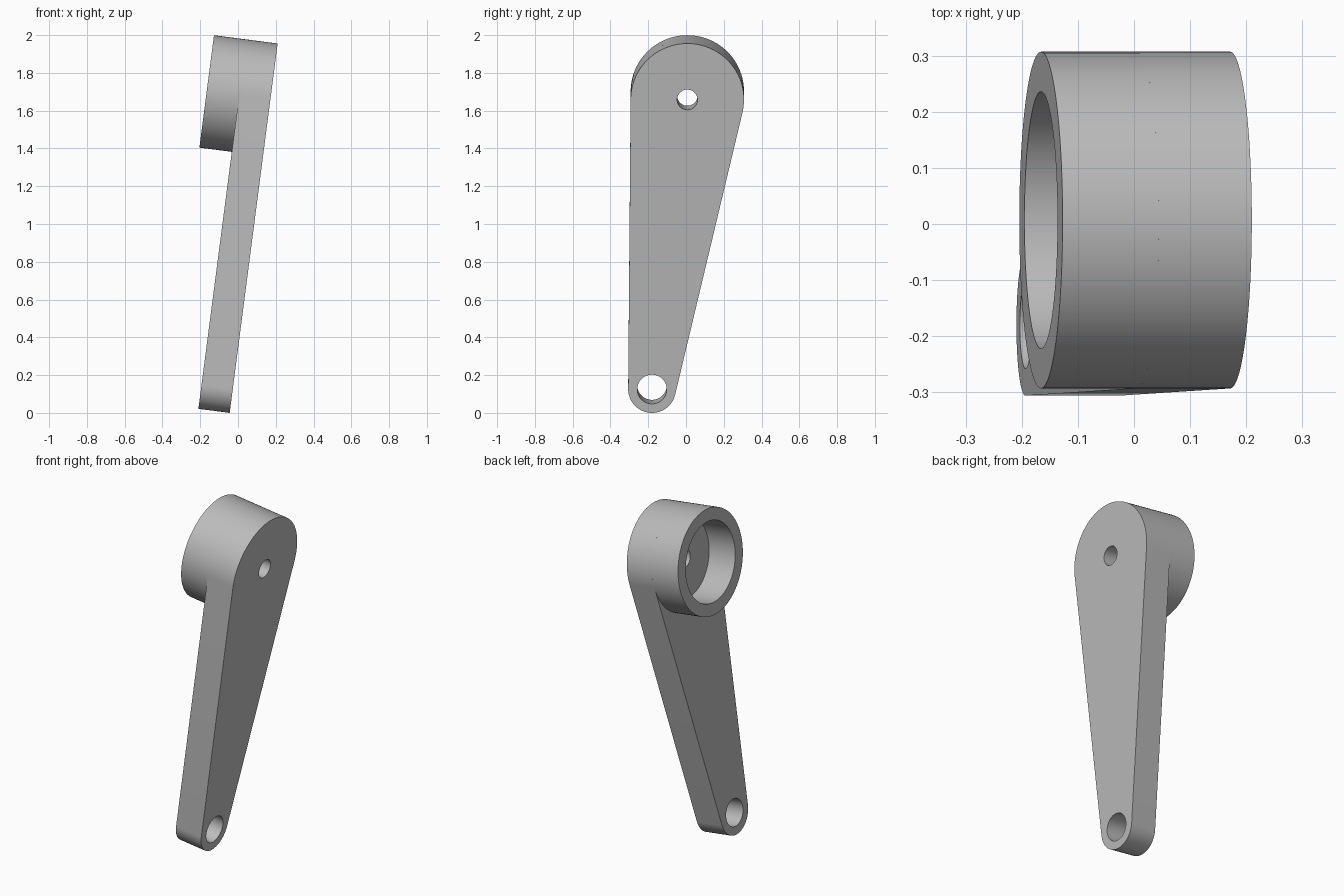
import bpy
import bmesh
from math import acos, atan2, cos, hypot, pi, radians, sin
from mathutils import Matrix, Vector

default = bpy.data.objects.get("Cube")
if default:
    bpy.data.objects.remove(default, do_unlink=True)

# Main dimensions, in the lever's own plane (across, along)
TILT = radians(7.4)
PLATE, CUP = 0.167, 0.34
small, small_r, small_hole = (-0.18, 0.126), 0.126, 0.078
big, big_r, cup_bore, pin_hole = (0.007, 1.672), 0.30, 0.229, 0.054

grey = bpy.data.materials.new("grey metal")
grey.use_nodes = True
colour = (0.5, 0.5, 0.5, 1)
grey.diffuse_color = colour
grey.node_tree.nodes["Principled BSDF"].inputs["Base Color"].default_value = colour

# Lever plane leans about y; its normal is the axis of all bores
across = Vector((0, 1, 0))
along = Vector((sin(TILT), 0, cos(TILT)))
axis = Vector((cos(TILT), 0, -sin(TILT)))
placement = Matrix((across, along, axis)).transposed().to_4x4()
placement.translation = (-0.044, 0, 0)


def arc(centre, r, start, end, steps):
    return [(centre[0] + r * cos(start + (end - start) * i / steps),
             centre[1] + r * sin(start + (end - start) * i / steps))
            for i in range(steps + 1)]


def circle(centre, r, steps=96):
    return arc(centre, r, 0, 2 * pi, steps)[:-1]


def slab(name, loops, low, high):
    """Extrude an outline with holes from depth low to depth high."""
    bm = bmesh.new()
    for loop in loops:
        verts = [bm.verts.new((x, y, low)) for x, y in loop]
        for a, b in zip(verts, verts[1:] + verts[:1]):
            bm.edges.new((a, b))
    bmesh.ops.triangle_fill(bm, use_beauty=True, edges=bm.edges[:], normal=(0, 0, 1))
    top = bmesh.ops.extrude_face_region(bm, geom=bm.faces[:], use_keep_orig=True)
    moved = [g for g in top["geom"] if isinstance(g, bmesh.types.BMVert)]
    bmesh.ops.translate(bm, verts=moved, vec=(0, 0, high - low))
    bmesh.ops.recalc_face_normals(bm, faces=bm.faces[:])
    # Smooth the curved walls, keep the rims sharp
    for face in bm.faces:
        face.smooth = abs(face.normal.z) < 0.5
    for edge in bm.edges:
        edge.smooth = len(edge.link_faces) == 2 and edge.calc_face_angle(0) < radians(30)
    mesh = bpy.data.meshes.new(name)
    bm.to_mesh(mesh)
    bm.free()
    mesh.materials.append(grey)
    obj = bpy.data.objects.new(name, mesh)
    obj.matrix_world = placement
    bpy.context.collection.objects.link(obj)
    return obj


# Tapered arm: two end arcs joined by their common tangents
dx, dy = big[0] - small[0], big[1] - small[1]
heading = atan2(dy, dx)
spread = acos((small_r - big_r) / hypot(dx, dy))
outline = (arc(big, big_r, heading - spread, heading + spread, 56)
           + arc(small, small_r, heading + spread, heading + 2 * pi - spread, 40))
slab("lever_arm", [outline, circle(small, small_hole, 64), circle(big, pin_hole, 48)],
     -PLATE, 0)

# Open cup wall standing on the wide end of the arm
slab("cup_wall", [circle(big, big_r), circle(big, cup_bore)], -CUP, -PLATE)
